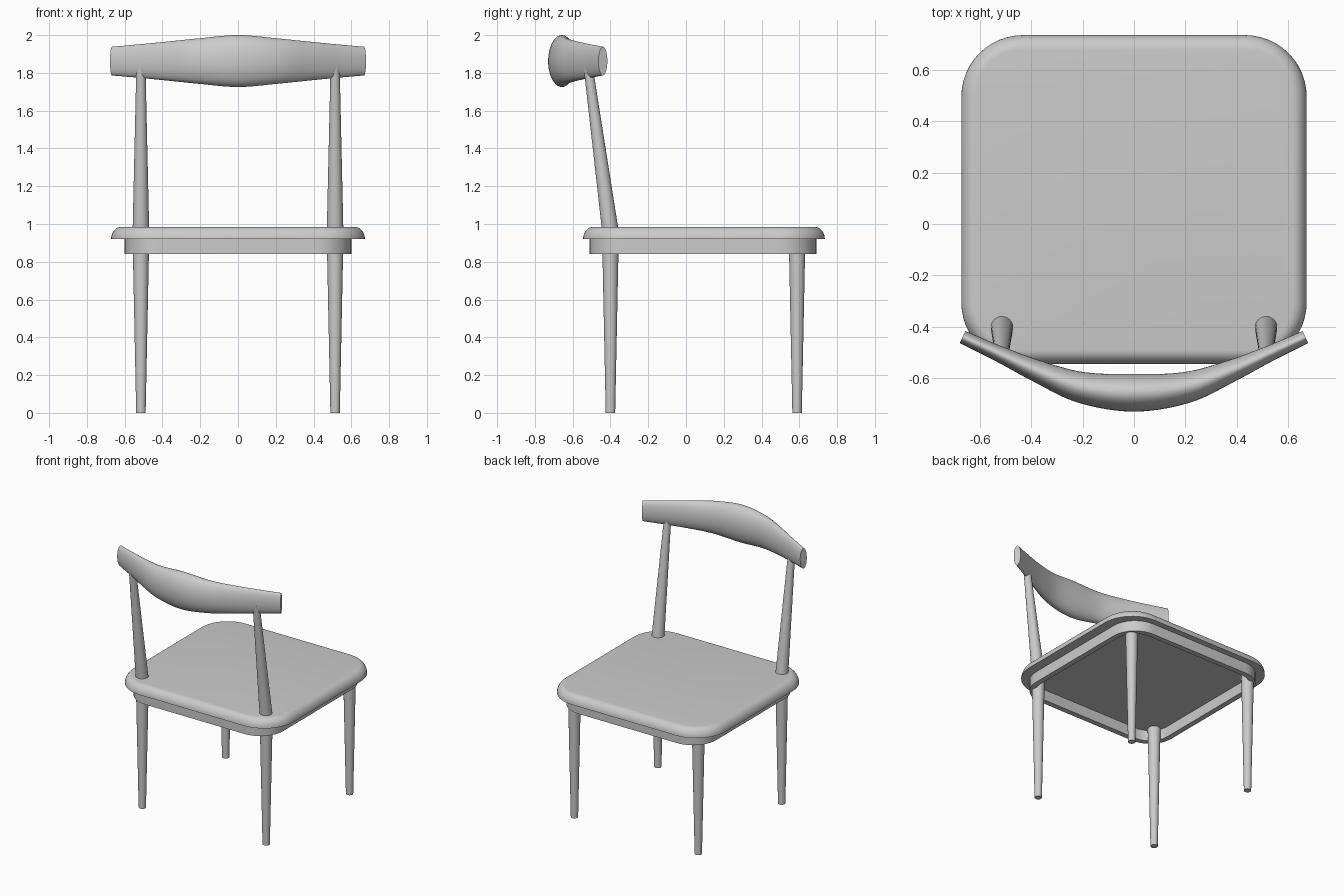
import bpy, bmesh, math
from mathutils import Vector

if "Cube" in bpy.data.objects:
    bpy.data.objects.remove(bpy.data.objects["Cube"])


def loft(name, rings, caps=True, loop=False):
    """Skin a list of equal-length point rings into one smooth object."""
    bm = bmesh.new()
    vs = [[bm.verts.new(p) for p in r] for r in rings]
    n = len(vs[0])
    pairs = list(zip(vs, vs[1:])) + ([(vs[-1], vs[0])] if loop else [])
    for a, b in pairs:
        for i in range(n):
            j = (i + 1) % n
            bm.faces.new((a[i], a[j], b[j], b[i]))
    if caps and not loop:
        bm.faces.new(vs[0][::-1])
        bm.faces.new(vs[-1])
    bmesh.ops.recalc_face_normals(bm, faces=bm.faces)
    me = bpy.data.meshes.new(name)
    bm.to_mesh(me)
    bm.free()
    ob = bpy.data.objects.new(name, me)
    bpy.context.collection.objects.link(ob)
    bpy.ops.object.select_all(action='DESELECT')
    ob.select_set(True)
    bpy.context.view_layer.objects.active = ob
    bpy.ops.object.shade_smooth_by_angle(angle=math.radians(35))
    return ob


def rounded_rect(hx, hy, r, cy, z, seg=12):
    pts = []
    for k, (sx, sy) in enumerate(((1, 1), (-1, 1), (-1, -1), (1, -1))):
        for i in range(seg + 1):
            a = math.pi / 2 * (k + i / seg)
            pts.append((sx * (hx - r) + r * math.cos(a),
                        cy + sy * (hy - r) + r * math.sin(a), z))
    return pts


def circle(c, r, n=32):
    return [(c[0] + r * math.cos(2 * math.pi * i / n),
             c[1] + r * math.sin(2 * math.pi * i / n), c[2]) for i in range(n)]


# Seat: flat underside, quarter-round upper edge
rings = []
for i in range(9):
    a = math.pi / 2 * i / 8
    d = 0.055 * (1 - math.cos(a))
    rings.append(rounded_rect(0.672 - d, 0.64 - d, 0.24 - d, 0.095, 0.92 + 0.065 * math.sin(a)))
loft("seat", rings)

# Apron: hollow frame under the seat
loft("apron", [rounded_rect(0.6 - d, 0.6 - d, 0.19 - d, 0.09, z)
               for d, z in ((0, 0.925), (0, 0.84), (0.04, 0.84), (0.04, 0.925))], loop=True)

# Legs and leaning back posts
for side, sx in (("left", -1), ("right", 1)):
    x = 0.514 * sx
    for place, y in (("front", -0.4), ("back", 0.588)):
        loft(f"{place}_{side}_leg", [circle((x, y, 0), 0.025), circle((x, y, 0.925), 0.044)])
    loft(f"{side}_back_post", [circle((x, -0.4, 0.96), 0.044), circle((x, -0.519, 1.84), 0.024)])

# Backrest: elliptical section swept along a bowed path
# each key: x, y, half thickness, half height
half = [(0.2, -0.637, 0.061, 0.121), (0.366, -0.577, 0.044, 0.104),
        (0.53, -0.503, 0.031, 0.088), (0.667, -0.44, 0.026, 0.076)]
keys = [(-k[0],) + k[1:] for k in reversed(half)] + [(0, -0.657, 0.073, 0.1375)] + half
keys = [Vector(k) for k in keys]
keys = [2 * keys[0] - keys[1]] + keys + [2 * keys[-1] - keys[-2]]
path = []
for p0, p1, p2, p3 in zip(keys, keys[1:], keys[2:], keys[3:]):
    for i in range(6):
        t = i / 6
        path.append(0.5 * (2 * p1 + (p2 - p0) * t + (2 * p0 - 5 * p1 + 4 * p2 - p3) * t * t
                           + (3 * p1 - p0 - 3 * p2 + p3) * t ** 3))
path.append(keys[-2])
rings = []
for i, p in enumerate(path):
    q = path[min(i + 1, len(path) - 1)] - path[max(i - 1, 0)]
    nrm = Vector((-q[1], q[0])).normalized()
    ring = []
    for k in range(40):
        a = 2 * math.pi * k / 40
        o = nrm * p[2] * math.cos(a)
        ring.append((p[0] + o.x, p[1] + o.y, 1.8625 + p[3] * math.sin(a)))
    rings.append(ring)
loft("backrest", rings)
